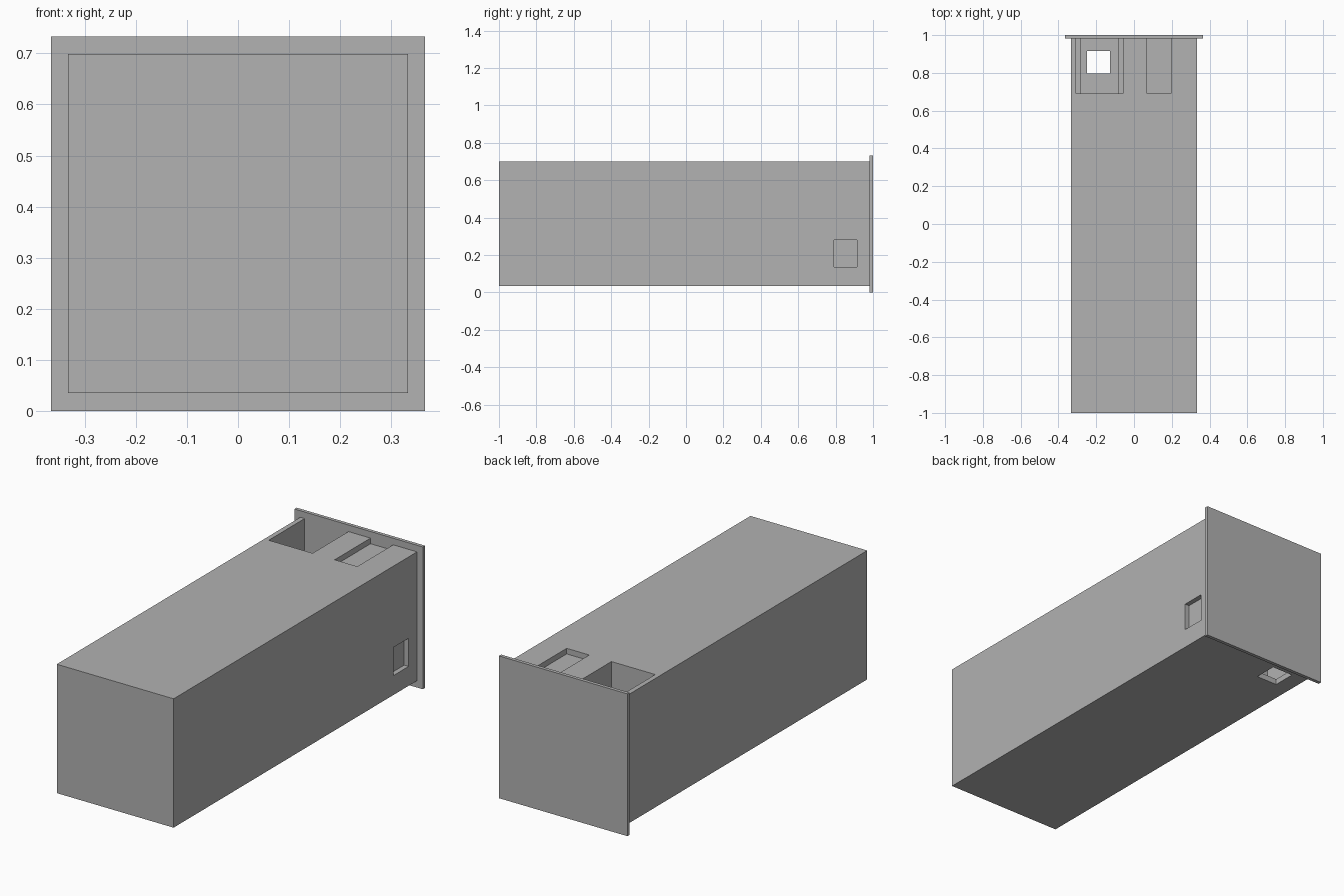
import bpy
import bmesh

cube = bpy.data.objects.get("Cube")
if cube:
    bpy.data.objects.remove(cube, do_unlink=True)

grey = bpy.data.materials.new("plain grey")
grey.use_nodes = True
colour = (0.445, 0.445, 0.445, 1)
grey.diffuse_color = colour
grey.node_tree.nodes["Principled BSDF"].inputs["Base Color"].default_value = colour


def box(name, xs, ys, zs):
    """Box spanning the given ranges."""
    bm = bmesh.new()
    bmesh.ops.create_cube(bm, size=1)
    for v in bm.verts:
        v.co = [r[0] if c < 0 else r[1] for c, r in zip(v.co, (xs, ys, zs))]
    mesh = bpy.data.meshes.new(name)
    bm.to_mesh(mesh)
    bm.free()
    mesh.materials.append(grey)
    ob = bpy.data.objects.new(name, mesh)
    bpy.context.collection.objects.link(ob)
    return ob


def cut(target, name, xs, ys, zs):
    """Subtract a box from the target and discard the cutter."""
    cutter = box(name, xs, ys, zs)
    cutter.hide_render = True
    mod = target.modifiers.new(name, "BOOLEAN")
    mod.operation = "DIFFERENCE"
    mod.solver = "EXACT"
    mod.object = cutter
    bpy.context.view_layer.objects.active = target
    bpy.ops.object.modifier_apply(modifier=name)
    bpy.data.objects.remove(cutter, do_unlink=True)


# Long block and its end plate
plate_y = 0.982
body = box("body", (-0.333, 0.333), (-1, plate_y), (0.035, 0.699))
box("end_plate", (-0.366, 0.366), (plate_y, 1), (0, 0.733))

# Deep stepped pocket, open against the plate, with a drain hole
pocket_y = (0.69, 1.1)
cut(body, "deep_pocket", (-0.308, -0.058), pocket_y, (0.35, 0.8))
cut(body, "lower_pocket", (-0.282, -0.082), pocket_y, (0.065, 0.5))
cut(body, "drain_hole", (-0.248, -0.127), (0.796, 0.917), (-0.1, 0.2))

# Shallow top slot and shallow side recess
cut(body, "shallow_slot", (0.068, 0.197), pocket_y, (0.67, 0.8))
cut(body, "side_recess", (0.308, 0.5), (0.79, 0.913), (0.135, 0.28))
